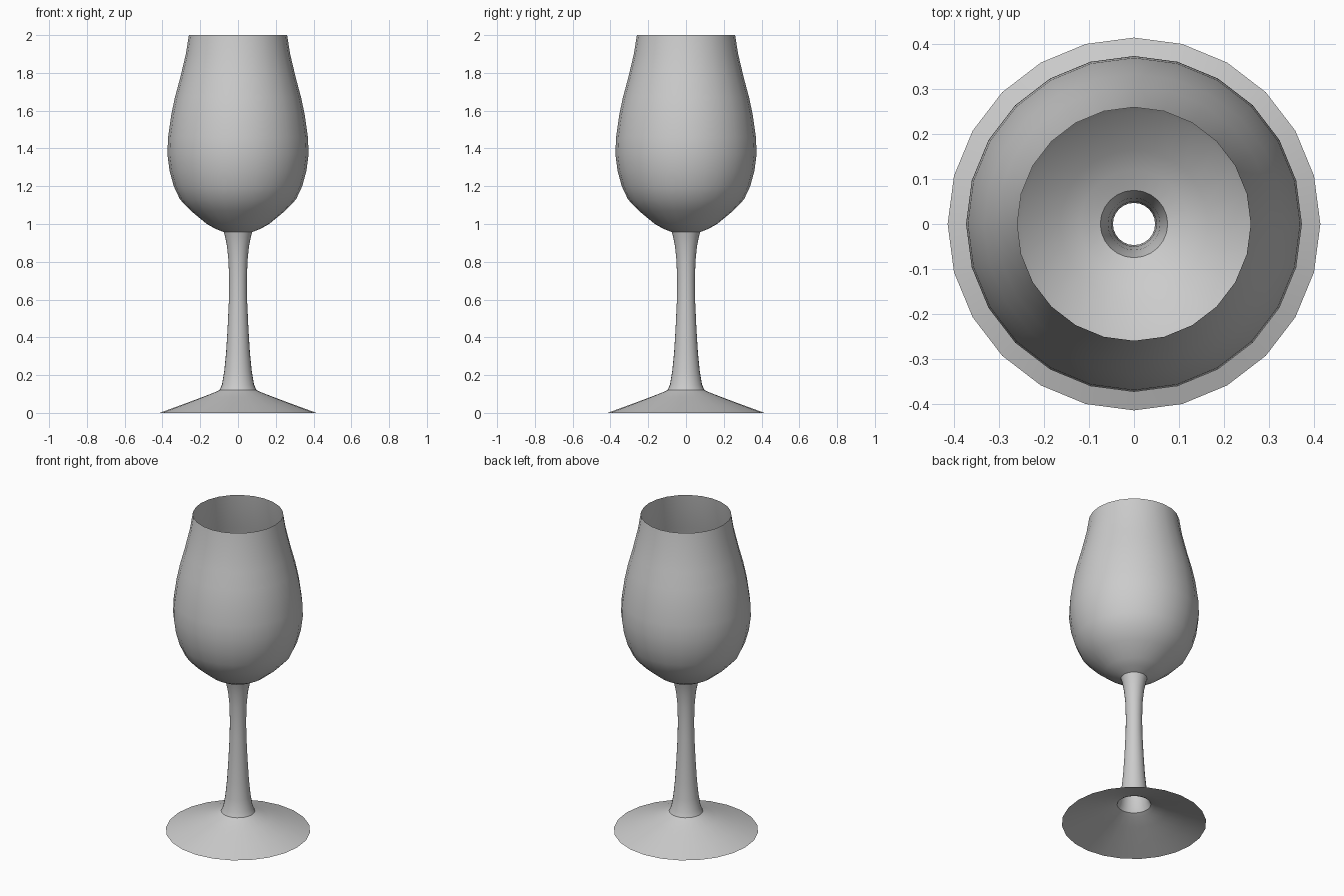
import bpy, bmesh, math
from mathutils import Vector

if "Cube" in bpy.data.objects:
    bpy.data.objects.remove(bpy.data.objects["Cube"])

SIDES = 24

# Half-profiles as (radius, height); the glass is one thin, hollow shell
FOOT = [(0.415, 0.0), (0.30, 0.042), (0.19, 0.083), (0.12, 0.11), (0.097, 0.122)]
STEM = [(0.097, 0.122), (0.085, 0.15), (0.073, 0.22), (0.063, 0.32), (0.055, 0.45),
        (0.048, 0.60), (0.047, 0.70), (0.050, 0.80), (0.058, 0.88), (0.068, 0.93), (0.075, 0.957)]
BOWL = [(0.075, 0.957), (0.12, 0.975), (0.165, 1.0), (0.25, 1.07), (0.307, 1.13),
        (0.34, 1.20), (0.362, 1.28), (0.374, 1.37), (0.370, 1.46), (0.353, 1.58),
        (0.334, 1.67), (0.307, 1.77), (0.276, 1.90), (0.26, 2.0)]


def lathe(name, profile):
    bm = bmesh.new()
    verts = [bm.verts.new((r, 0, z)) for r, z in profile]
    edges = [bm.edges.new(pair) for pair in zip(verts, verts[1:])]
    bmesh.ops.spin(bm, geom=verts + edges, cent=Vector(), axis=(0, 0, 1),
                   angle=math.tau, steps=SIDES)
    bmesh.ops.remove_doubles(bm, verts=bm.verts, dist=1e-4)
    bmesh.ops.recalc_face_normals(bm, faces=bm.faces)
    # Make the shell face away from the axis
    face = max(bm.faces, key=lambda f: abs(f.normal.to_2d().length))
    if face.normal.dot(face.calc_center_median() * Vector((1, 1, 0))) < 0:
        bmesh.ops.reverse_faces(bm, faces=bm.faces)
    for f in bm.faces:
        f.smooth = True
    mesh = bpy.data.meshes.new(name)
    bm.to_mesh(mesh)
    bm.free()
    obj = bpy.data.objects.new(name, mesh)
    bpy.context.collection.objects.link(obj)
    return obj


# Foot, hollow stem and open bowl
lathe("foot", FOOT)
lathe("stem", STEM)
lathe("bowl", BOWL)
